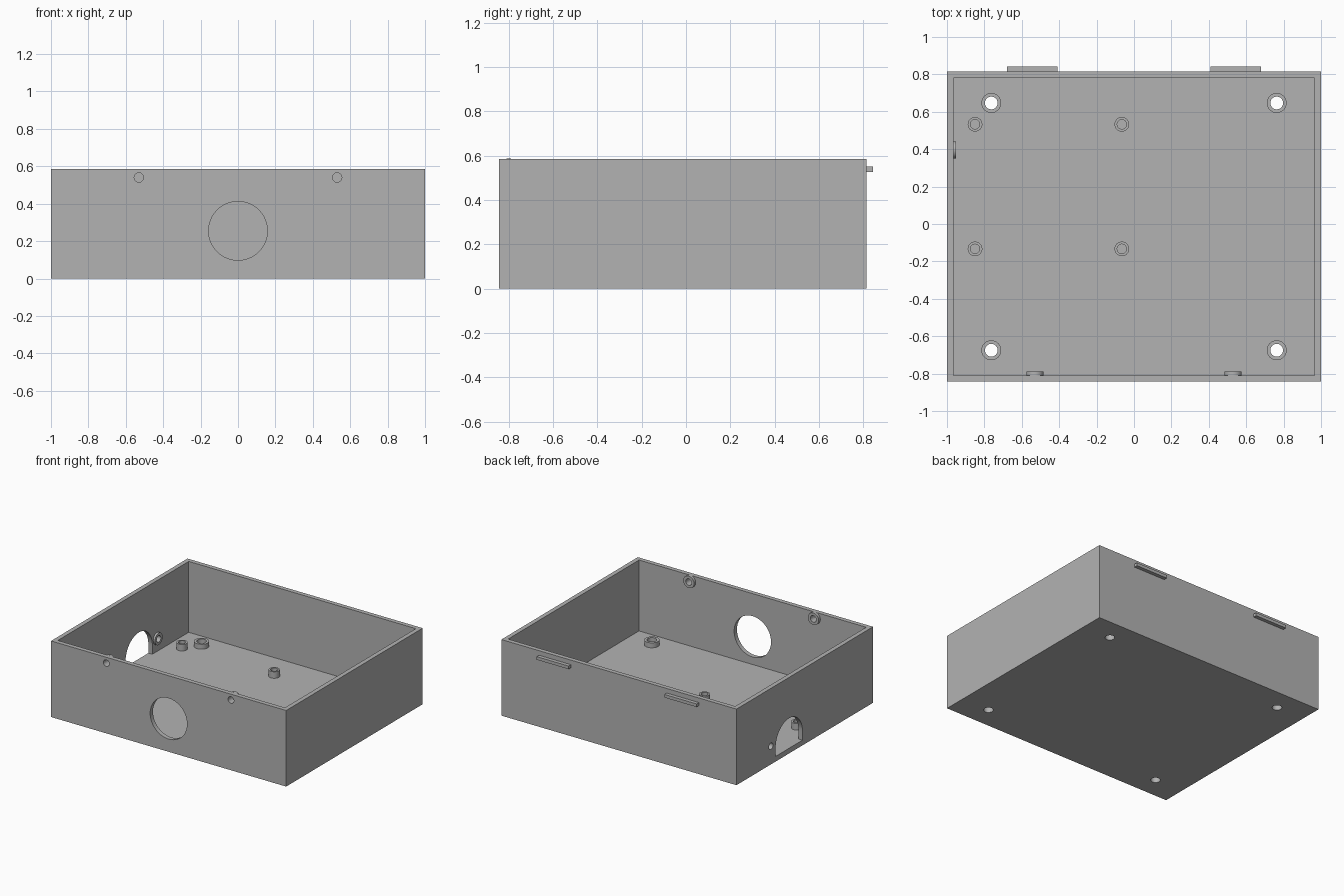
import bpy, bmesh, math
from mathutils import Matrix, Vector

cube = bpy.data.objects.get("Cube")
if cube:
    bpy.data.objects.remove(cube)

grey = bpy.data.materials.new("plain grey")
grey.use_nodes = True
colour = (0.45, 0.45, 0.45, 1)
grey.diffuse_color = colour
grey.node_tree.nodes["Principled BSDF"].inputs["Base Color"].default_value = colour

AXIS = {"x": Matrix.Rotation(math.pi / 2, 4, "Y"),
        "y": Matrix.Rotation(-math.pi / 2, 4, "X"),
        "z": Matrix.Identity(4)}


def finish(name, bm):
    bmesh.ops.recalc_face_normals(bm, faces=bm.faces)
    mesh = bpy.data.meshes.new(name)
    bm.to_mesh(mesh)
    bm.free()
    mesh.materials.append(grey)
    obj = bpy.data.objects.new(name, mesh)
    bpy.context.collection.objects.link(obj)
    return obj


def box(name, low, high):
    low, high = Vector(low), Vector(high)
    bm = bmesh.new()
    bmesh.ops.create_cube(bm, size=1, matrix=Matrix.Translation((low + high) / 2)
                          @ Matrix.Diagonal((*(high - low), 1)))
    return finish(name, bm)


def rod(name, centre, radius, depth, axis):
    bm = bmesh.new()
    bmesh.ops.create_cone(bm, cap_ends=True, segments=64, radius1=radius, radius2=radius,
                          depth=depth, matrix=Matrix.Translation(centre) @ AXIS[axis])
    return finish(name, bm)


def tube(name, base, outer, inner, height, axis):
    """Hollow boss rising from base along the positive axis."""
    bm = bmesh.new()
    profile = [(outer, 0), (outer, height), (inner, height), (inner, 0)]
    verts = [bm.verts.new((r, 0, h)) for r, h in profile]
    edges = [bm.edges.new((verts[i], verts[(i + 1) % 4])) for i in range(4)]
    bmesh.ops.spin(bm, geom=verts + edges, cent=(0, 0, 0), axis=(0, 0, 1),
                   angle=math.tau, steps=48, use_merge=True)
    bmesh.ops.remove_doubles(bm, verts=bm.verts, dist=1e-5)
    bm.transform(Matrix.Translation(base) @ AXIS[axis])
    smooth(finish(name, bm))


def cut(obj, cutter):
    mod = obj.modifiers.new("cut", "BOOLEAN")
    mod.operation, mod.solver, mod.object = "DIFFERENCE", "EXACT", cutter
    bpy.context.view_layer.update()
    graph = bpy.context.evaluated_depsgraph_get()
    mesh = bpy.data.meshes.new_from_object(obj.evaluated_get(graph))
    obj.modifiers.clear()
    obj.data = mesh
    bpy.data.objects.remove(cutter)


def smooth(obj):
    bpy.ops.object.select_all(action="DESELECT")
    obj.select_set(True)
    bpy.context.view_layer.objects.active = obj
    bpy.ops.object.shade_smooth_by_angle(angle=math.radians(30))


FRONT, BACK, TOP = -0.843, 0.815, 0.585
WALL, FLOOR = 0.034, 0.04
SCREW = 0.025

# Open tray
tray = box("tray", (-1, FRONT, 0), (1, BACK, TOP))
cut(tray, box("cavity", (-1 + WALL, FRONT + WALL, FLOOR), (1 - WALL, BACK - WALL, 1)))

# Round opening in the front wall
cut(tray, rod("front_opening", (0, FRONT, 0.255), 0.157, 0.2, "y"))

# Arched opening in the right wall, level with the floor
arch_y, arch_z, arch_r = 0.176, 0.108, 0.163
bm = bmesh.new()
outline = [(arch_y + arch_r, FLOOR)]
outline += [(arch_y + arch_r * math.cos(a), arch_z + arch_r * math.sin(a))
            for a in (math.pi * i / 32 for i in range(33))]
outline.append((arch_y - arch_r, FLOOR))
face = bm.faces.new([bm.verts.new((-1.1, y, z)) for y, z in outline])
side = bmesh.ops.extrude_face_region(bm, geom=[face])["geom"]
bmesh.ops.translate(bm, vec=(0.2, 0, 0),
                    verts=[v for v in side if isinstance(v, bmesh.types.BMVert)])
cut(tray, finish("arch_opening", bm))

# Screw hole and boss beside the arch
cut(tray, rod("side_hole", (-1, 0.396, 0.14), SCREW, 0.2, "x"))
tube("side_boss", (-1 + WALL, 0.396, 0.14), 0.046, SCREW, 0.015, "x")

for sign, label in ((1, "left"), (-1, "right")):
    # Front screw holes and bosses
    x = sign * 0.53
    cut(tray, rod("front_hole", (x, FRONT, 0.54), SCREW, 0.2, "y"))
    tube("front_boss_" + label, (x, FRONT + WALL, 0.54), 0.046, SCREW, 0.02, "y")
    # Floor mounting holes and collars
    for y, end in ((0.647, "back"), (-0.675, "front")):
        cut(tray, rod("floor_hole", (sign * 0.763, y, 0), 0.034, 0.2, "z"))
        tube(f"mount_collar_{end}_{label}", (sign * 0.763, y, FLOOR), 0.053, 0.034, 0.038, "z")
    # Catch tabs on the back wall
    inner, outer = sorted((sign * 0.408, sign * 0.68))
    box("catch_tab_" + label, (inner, BACK, 0.526), (outer, -FRONT, 0.55))

# Board standoffs
for x, label in ((-0.85, "right"), (-0.065, "left")):
    for y, end in ((0.533, "back"), (-0.133, "front")):
        tube(f"standoff_{end}_{label}", (x, y, FLOOR), 0.039, SCREW, 0.05, "z")

smooth(tray)
